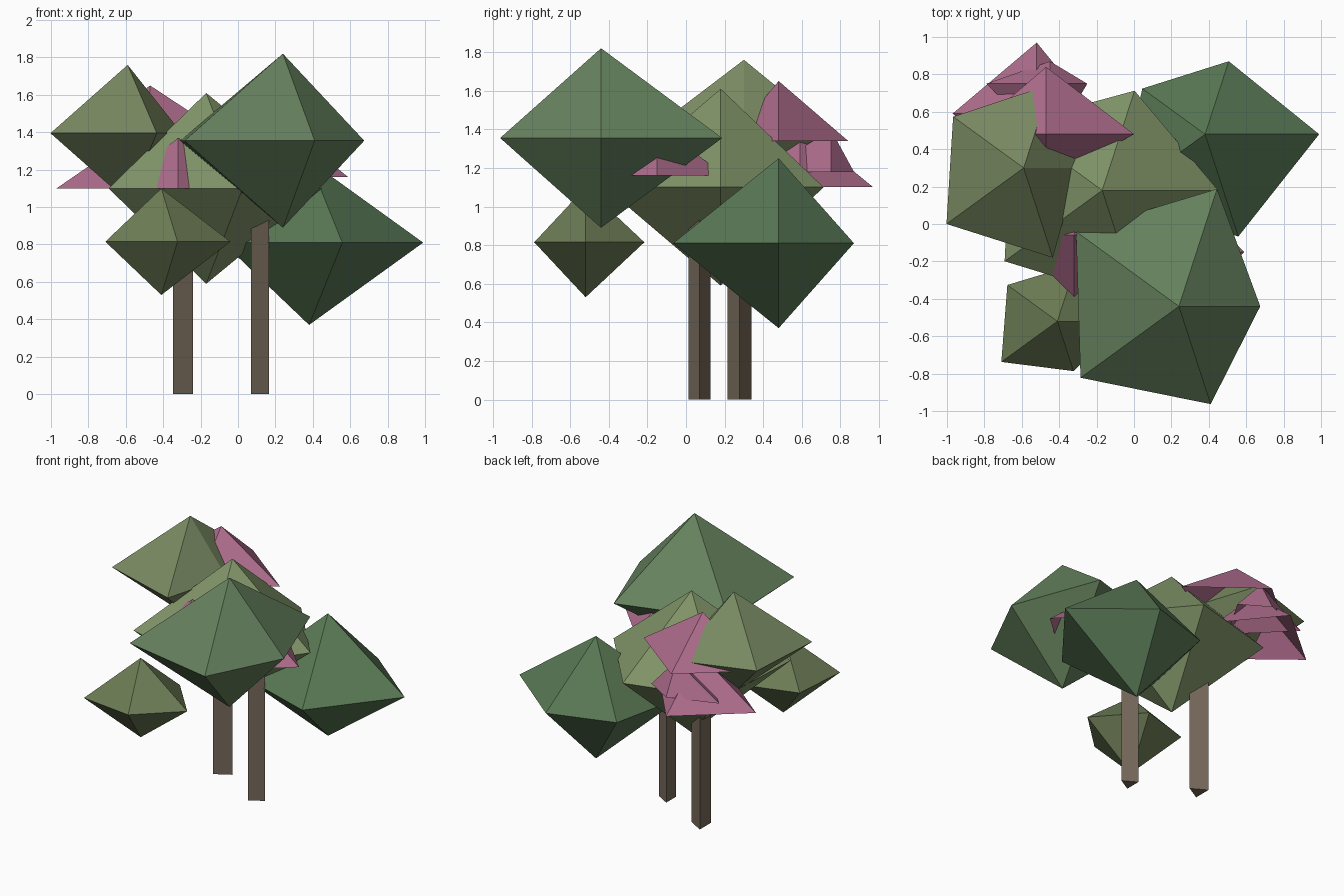
import bpy, bmesh
from math import cos, sin, tau

if "Cube" in bpy.data.objects:
    bpy.data.objects.remove(bpy.data.objects["Cube"])


def material(name, rgb):
    m = bpy.data.materials.new(name)
    m.diffuse_color = (*rgb, 1)
    m.use_nodes = True
    m.node_tree.nodes["Principled BSDF"].inputs["Base Color"].default_value = m.diffuse_color
    return m


def finish(name, bm, mat):
    bmesh.ops.recalc_face_normals(bm, faces=bm.faces)
    mesh = bpy.data.meshes.new(name)
    bm.to_mesh(mesh)
    bm.free()
    mesh.materials.append(mat)
    ob = bpy.data.objects.new(name, mesh)
    bpy.context.collection.objects.link(ob)


def spiky_ring(name, x, y, z, radii, tips, mat):
    """Flat ring of uneven radii, fanned to one or two tip heights."""
    bm = bmesh.new()
    n = len(radii)
    ring = [bm.verts.new((x + r * cos(tau * i / n), y + r * sin(tau * i / n), z))
            for i, r in enumerate(radii)]
    for dz in tips:
        tip = bm.verts.new((x, y, z + dz))
        for i in range(n):
            bm.faces.new((ring[i], ring[(i + 1) % n], tip))
    if len(tips) == 1:  # open shell: keep the outside facing up
        bm.normal_update()
    finish(name, bm, mat)


# Leaf crowns: five-sided double pyramids (x, y, z, radii, half height, colour)
crowns = {
    "front_crown": (0.24, -0.44, 1.355, (0.435, 0.66, 0.68, 0.65, 0.55), 0.465, (0.13, 0.22, 0.11)),
    "right_crown": (0.38, 0.48, 0.81, (0.61, 0.41, 0.415, 0.57, 0.575), 0.44, (0.10, 0.19, 0.09)),
    "middle_crown": (-0.17, 0.18, 1.10, (0.62, 0.56, 0.60, 0.645, 0.63), 0.51, (0.22, 0.30, 0.14)),
    "left_crown": (-0.59, 0.30, 1.395, (0.29, 0.47, 0.466, 0.51, 0.505), 0.365, (0.19, 0.25, 0.12)),
    "low_crown": (-0.41, -0.52, 0.815, (0.37, 0.32, 0.33, 0.37, 0.28), 0.285, (0.15, 0.20, 0.09)),
}
for name, (x, y, z, radii, h, rgb) in crowns.items():
    spiky_ring(name, x, y, z, radii, (h, -h), material(name + "_green", rgb))

# Blossom tufts: open four-sided pyramids tucked between the crowns
pink = material("blossom_pink", (0.42, 0.15, 0.26))
blossoms = [
    (-0.52, 0.59, 1.10, (0.31, 0.38, 0.45, 0.36), 0.31),
    (-0.47, 0.48, 1.34, (0.47, 0.36, 0.42, 0.26), 0.31),
    (-0.45, 0.75, 1.18, (0.20, 0.12, 0.34, 0.34), 0.22),
    (-0.32, -0.06, 1.10, (0.34, 0.33, 0.34, 0.33), 0.27),
    (0.25, -0.15, 1.16, (0.34, 0.35, 0.33, 0.30), 0.27),
]
for i, (x, y, z, radii, h) in enumerate(blossoms):
    spiky_ring(f"blossom_{i + 1}", x, y, z, radii, (h,), pink)

# Trunks: straight three-sided posts
bark = material("bark", (0.18, 0.14, 0.10))
for i, (x, y, r, top) in enumerate([(-0.312, 0.278, 0.072, 1.1), (0.101, 0.07, 0.065, 1.1)]):
    bm = bmesh.new()
    base = bm.faces.new([bm.verts.new((x + r * cos(tau * k / 3), y + r * sin(tau * k / 3), 0))
                         for k in range(3)])
    ext = bmesh.ops.extrude_face_region(bm, geom=[base], use_keep_orig=True)
    bmesh.ops.translate(bm, vec=(0, 0, top),
                        verts=[g for g in ext["geom"] if isinstance(g, bmesh.types.BMVert)])
    finish(f"trunk_{i + 1}", bm, bark)
